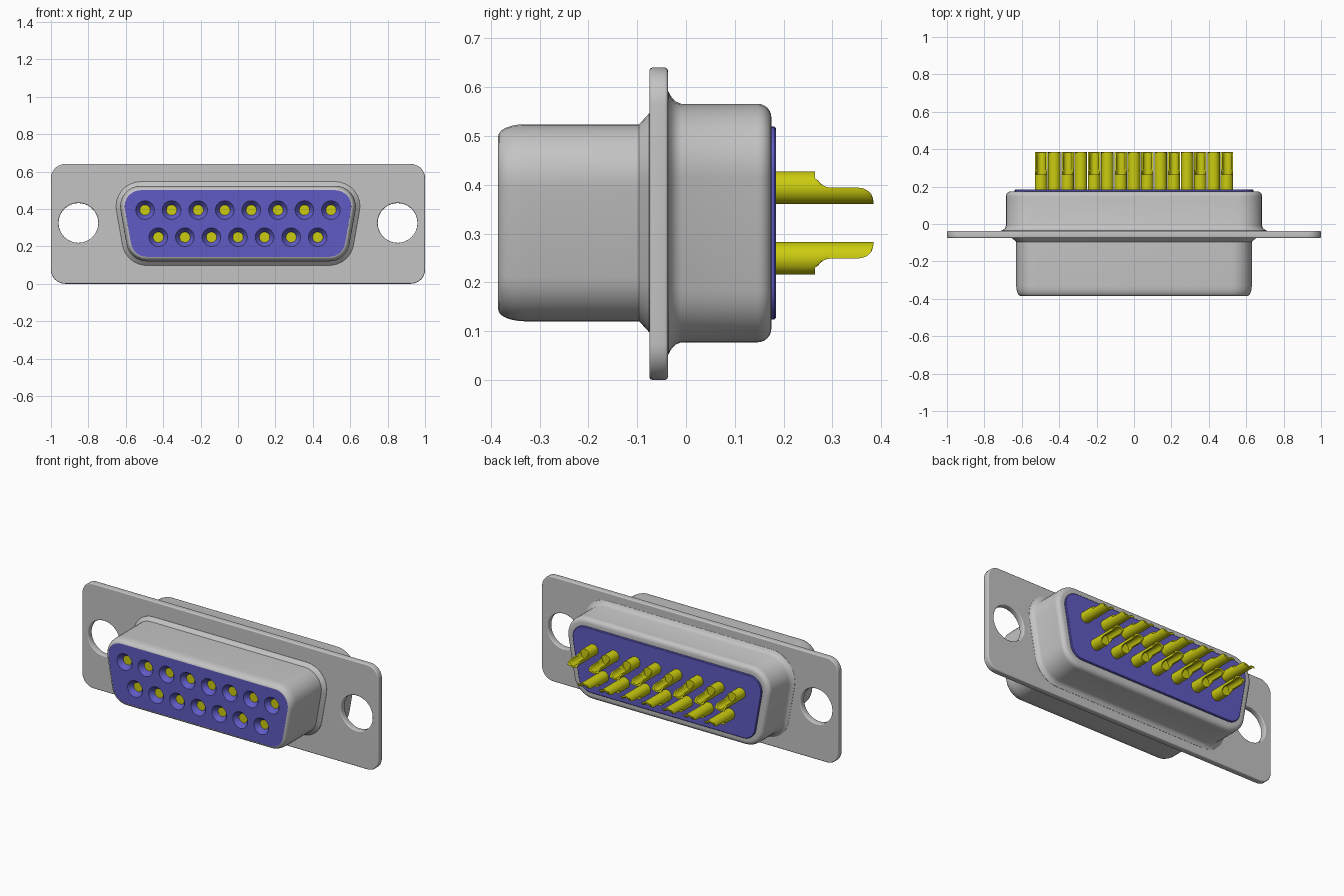
import bpy, bmesh
from math import sin, cos, tan, pi, sqrt, radians

cube = bpy.data.objects.get("Cube")
if cube:
    bpy.data.objects.remove(cube, do_unlink=True)


def material(name, rgb):
    m = bpy.data.materials.new(name)
    m.use_nodes = True
    m.diffuse_color = (*rgb, 1)
    m.node_tree.nodes["Principled BSDF"].inputs["Base Color"].default_value = (*rgb, 1)
    return m


STEEL = material("grey_steel", (0.55, 0.55, 0.55))
BLUE = material("blue_plastic", (0.115, 0.105, 0.55))
GOLD = material("yellow_contact", (0.6, 0.6, 0.005))


def finish(obj, angle=35):
    bpy.ops.object.select_all(action="DESELECT")
    obj.select_set(True)
    bpy.context.view_layer.objects.active = obj
    bpy.ops.object.shade_smooth_by_angle(angle=radians(angle))
    return obj


def mesh_object(name, bm, mat):
    bmesh.ops.recalc_face_normals(bm, faces=bm.faces[:])
    me = bpy.data.meshes.new(name)
    bm.to_mesh(me)
    bm.free()
    me.materials.append(mat)
    obj = bpy.data.objects.new(name, me)
    bpy.context.collection.objects.link(obj)
    return finish(obj)


def arc(cx, cz, r, a0, a1, n=8):
    return [(cx + r * cos(radians(a0 + (a1 - a0) * i / n)),
             cz + r * sin(radians(a0 + (a1 - a0) * i / n))) for i in range(n + 1)]


def circle(cx, cz, r, n=32):
    return arc(cx, cz, r, 0, 360, n)[:-1]


def d_outline(w, z0, z1, r, inset=0, slant=10):
    """Rounded trapezoid, wide at the top; inset keeps the walls parallel."""
    top = w - r
    low = top - (z1 - z0 - 2 * r) * tan(radians(slant))
    r2 = r - inset
    right = arc(low, z0 + r, r2, -90, -slant) + arc(top, z1 - r, r2, -slant, 90)
    return right + [(-x, z) for x, z in reversed(right)]


def loft(name, rings, mat, cap=False):
    """Skin (y, outline) sections; optionally close the last one."""
    bm = bmesh.new()
    loops = [[bm.verts.new((x, y, z)) for x, z in pts] for y, pts in rings]
    n = len(loops[0])
    for a, b in zip(loops, loops[1:]):
        for i in range(n):
            j = (i + 1) % n
            bm.faces.new((a[i], a[j], b[j], b[i]))
    if cap:
        bm.faces.new(loops[-1])
    return mesh_object(name, bm, mat)


def plate(name, outlines, y, half, bevel, mat):
    """Flat plate facing y; outlines after the first become holes."""
    cu = bpy.data.curves.new(name, "CURVE")
    cu.dimensions = "2D"
    cu.fill_mode = "BOTH"
    cu.extrude = half - bevel
    cu.bevel_depth = bevel
    cu.bevel_resolution = 2
    cu.offset = -bevel
    for pts in outlines:
        sp = cu.splines.new("POLY")
        sp.points.add(len(pts) - 1)
        for p, (x, z) in zip(sp.points, pts):
            p.co = (x, z, 0, 1)
        sp.use_cyclic_u = True
    cu.materials.append(mat)
    obj = bpy.data.objects.new(name, cu)
    obj.location.y = y
    obj.rotation_euler.x = pi / 2
    bpy.context.collection.objects.link(obj)
    bpy.ops.object.select_all(action="DESELECT")
    obj.select_set(True)
    bpy.context.view_layer.objects.active = obj
    bpy.ops.object.convert(target="MESH")
    return finish(bpy.context.view_layer.objects.active)


# Mounting flange with two screw holes
flange_edge = d_outline(1.0, 0, 0.64, 0.075, slant=0)
holes = [circle(s * 0.853, 0.325, 0.106, 48) for s in (-1, 1)]
plate("mounting_flange", [flange_edge] + holes, -0.056, 0.019, 0.006, STEEL)

# Front shell: flared root, straight wall, rounded rim
FRONT = (0.63, 0.12, 0.524, 0.11)
BACK = (0.685, 0.077, 0.566, 0.13)


def rounded_rim(y, depth, inset, n=6):
    return [(y + depth * sin(pi / 2 * i / n), inset * (1 - cos(pi / 2 * i / n)))
            for i in range(n + 1)]


front = [(-0.06, -0.024), (-0.076, -0.022), (-0.096, 0)]
front += rounded_rim(-0.33, -0.055, 0.024) + [(-0.355, 0.025)]
loft("front_shell", [(y, d_outline(*FRONT, d)) for y, d in front], STEEL)

# Back shell: curved flare, straight wall, rounded rim turned inward
back = [(-0.05, -0.027), (-0.036, -0.025), (-0.03, -0.014), (-0.022, -0.005), (-0.01, 0)]
back += rounded_rim(0.147, 0.028, 0.028) + [(0.175, 0.05)]
loft("back_shell", [(y, d_outline(*BACK, d)) for y, d in back], STEEL)

# Blue insulator at the back
insert = [(0.16, 0.047), (0.181, 0.047), (0.185, 0.051)]
loft("back_insulator", [(y, d_outline(*BACK, d)) for y, d in insert], BLUE, cap=True)

# Contact positions: eight above, seven below
PITCH = 0.142
contacts = [((i - 3.5) * PITCH, 0.394, 1) for i in range(8)]
contacts += [((i - 3) * PITCH, 0.249, -1) for i in range(7)]

# Blue insulator at the front, pierced for the sockets
sockets = [circle(x, z, 0.05) for x, z, _ in contacts]
plate("front_insulator", [d_outline(*FRONT, 0.024)] + sockets, -0.371, 0.013, 0, BLUE)

# Solder cup profile: (y, cut height, grooved)
R = 0.0335
BORE = R * 0.7072
cup = [(0.17, R, False), (0.264, R, False), (0.265, R, True)]
for k in range(1, 7):
    t = R * k / 6
    cup.append((0.265 + t, R - sqrt(max(0, R * R - (R - t) ** 2)), True))
cup[3:] = [(y, R - sqrt(max(0, R * R - (0.265 + R - y) ** 2)), g) for y, _, g in cup[3:]]
cup += [(0.353 + 0.031 * sin(a), 0.027 * (cos(a) - 1), True)
        for a in (pi / 2 * k / 6 for k in range(7))]


def cup_section(x, z, side, height, grooved):
    pts = []
    for px, pz in circle(0, 0, R):
        if grooved and pz > 0 and abs(px) < BORE:
            pz = -sqrt(BORE * BORE - px * px)
        pts.append((x + px, z + side * min(pz, height)))
    return pts


for n, (x, z, side) in enumerate(contacts, 1):
    # Countersunk socket and its contact end
    loft(f"socket_{n}", [(-0.384, circle(x, z, 0.05)), (-0.354, circle(x, z, 0.027))], BLUE)
    loft(f"contact_{n}", [(-0.3, circle(x, z, 0.028)), (-0.355, circle(x, z, 0.028))], GOLD, cap=True)
    # Solder cup, open away from the other row
    loft(f"solder_cup_{n}", [(y, cup_section(x, z, side, h, g)) for y, h, g in cup], GOLD, cap=True)
